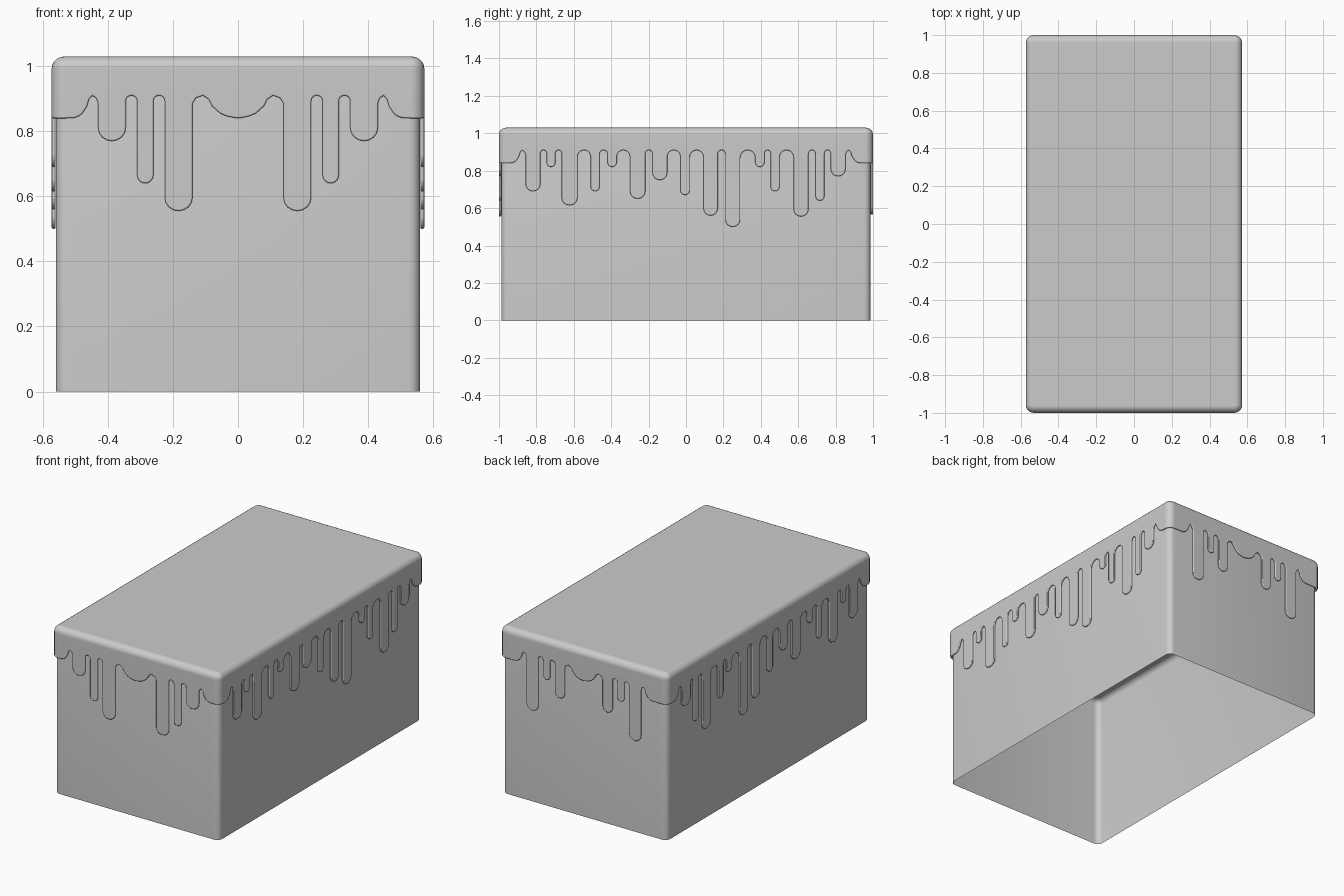
import bpy, bmesh
from math import sin, cos, pi, radians

if "Cube" in bpy.data.objects:
    bpy.data.objects.remove(bpy.data.objects["Cube"])

SEG = 5            # segments per rounded corner
EDGE_Z = 0.84      # icing edge height at the corners
ARCH_Z = 0.91      # top of the gaps between drips


def ring(bm, hx, hy, r, z):
    """Rounded rectangle of vertices, counter-clockwise from front right."""
    out = []
    for k, (sx, sy) in enumerate([(1, -1), (1, 1), (-1, 1), (-1, -1)]):
        for i in range(SEG + 1):
            a = -pi / 2 + (k + i / SEG) * pi / 2
            out.append(bm.verts.new((sx * (hx - r) + r * cos(a),
                                     sy * (hy - r) + r * sin(a), z)))
    return out


def bridge(bm, lo, hi, corners_only=False):
    n = len(lo)
    for i in range(n):
        if corners_only and i % (SEG + 1) == SEG:
            continue
        j = (i + 1) % n
        bm.faces.new((lo[i], lo[j], hi[j], hi[i]))


def rounded_lid(bm, start, hx, hy, r, top, fillet):
    """Fillet from the start ring up to a flat top."""
    prev = start
    for i in range(1, SEG + 1):
        a = i / SEG * pi / 2
        d = fillet * (1 - cos(a))
        nxt = ring(bm, hx - d, hy - d, r - d, top - fillet + fillet * sin(a))
        bridge(bm, prev, nxt)
        prev = nxt
    bm.faces.new(prev)


def finish(bm, name):
    bmesh.ops.remove_doubles(bm, verts=bm.verts, dist=1e-5)
    bmesh.ops.recalc_face_normals(bm, faces=bm.faces)
    me = bpy.data.meshes.new(name)
    bm.to_mesh(me)
    bm.free()
    ob = bpy.data.objects.new(name, me)
    bpy.context.collection.objects.link(ob)
    bpy.context.view_layer.objects.active = ob
    ob.select_set(True)
    bpy.ops.object.shade_smooth_by_angle(angle=radians(40))
    ob.select_set(False)
    return ob


# Curved run from a drip edge up over a gap and down to the level icing edge
SHOULDER = [(0, .885), (.006, .902), (.018, .91), (.028, .898), (.034, .877),
            (.048, .855), (.06, .846), (.075, .841)]


def shoulder(edge, side, scale=1.0):
    pts = [(edge + side * d * scale, z) for d, z in SHOULDER]
    return pts if side > 0 else pts[::-1]


def half_round(left, right, z, sign):
    """Half circle capping a drip (sign -1) or a gap (sign +1) at height z."""
    c, w = (left + right) / 2, (right - left) / 2
    r = min(w, .04)
    return [(c - w * cos(i * pi / 8), z - sign * r + sign * r * sin(i * pi / 8))
            for i in range(9)]


def lower_edge(drips, half):
    """Icing edge along one wall; drips are (left, right, tip height)."""
    pts = [(-half, EDGE_Z)] + shoulder(drips[0][0], -1)
    for i, (l, r, tip) in enumerate(drips):
        pts += half_round(l, r, tip, -1)
        if i + 1 < len(drips):
            nxt = drips[i + 1][0]
            if nxt - r > .2:      # wide gap gets a shallow wave in the middle
                s = (nxt - r) / 2 / .079
                pts += shoulder(r, 1, s) + shoulder(nxt, -1, s)
            else:
                pts += half_round(r, nxt, ARCH_Z, 1)
    return pts + shoulder(drips[-1][1], 1) + [(half, EDGE_Z)]


def flip(drips):
    return [(-r, -l, t) for l, r, t in reversed(drips)]


front = [(-.43, -.345, .77), (-.31, -.26, .64), (-.225, -.14, .555)]
front += flip(front)
back = [(-.39, -.31, .565), (-.275, -.23, .78), (-.195, -.13, .69)]
back += flip(back)
side = [(-.858, -.778, .69), (-.745, -.698, .82), (-.665, -.58, .615),
        (-.51, -.462, .69), (-.42, -.37, .82), (-.30, -.217, .65),
        (-.18, -.1, .75), (-.03, .02, .67), (.093, .17, .56),
        (.21, .29, .5), (.37, .42, .82), (.452, .5, .69),
        (.575, .655, .555), (.692, .74, .64), (.773, .853, .77)]

# Body: thin box, open underneath
bm = bmesh.new()
bx, by, br, btop = .56, .987, .035, .96
low = ring(bm, bx, by, br, 0)
up = ring(bm, bx, by, br, btop - .03)
bridge(bm, low, up)
rounded_lid(bm, up, bx, by, br, btop, .03)
finish(bm, "box_body")

# Icing: rounded lid with drips running down all four walls
bm = bmesh.new()
hx, hy, rad, fil, top = .573, 1.0, .042, .038, 1.03
low = ring(bm, hx, hy, rad, EDGE_Z)
up = ring(bm, hx, hy, rad, top - fil)
bridge(bm, low, up, corners_only=True)
rounded_lid(bm, up, hx, hy, rad, top, fil)
walls = [(front, hx, (0, -hy), (1, 0)), (side, hy, (hx, 0), (0, 1)),
         (back, hx, (0, hy), (-1, 0)), (flip(side), hy, (-hx, 0), (0, -1))]
for drips, half, o, t in walls:
    h = half - rad
    outline = lower_edge(drips, h) + [(h, top - fil), (-h, top - fil)]
    bm.faces.new([bm.verts.new((o[0] + t[0] * u, o[1] + t[1] * u, z))
                  for u, z in outline])
icing = finish(bm, "icing")

thick = icing.modifiers.new("thickness", "SOLIDIFY")
thick.thickness = .0125
thick.offset = -1
soft = icing.modifiers.new("soft_edge", "BEVEL")
soft.width = .005
soft.segments = 2
soft.limit_method = "ANGLE"
soft.angle_limit = radians(60)
soft.use_clamp_overlap = False
icing.modifiers.new("clean_shading", "WEIGHTED_NORMAL")
